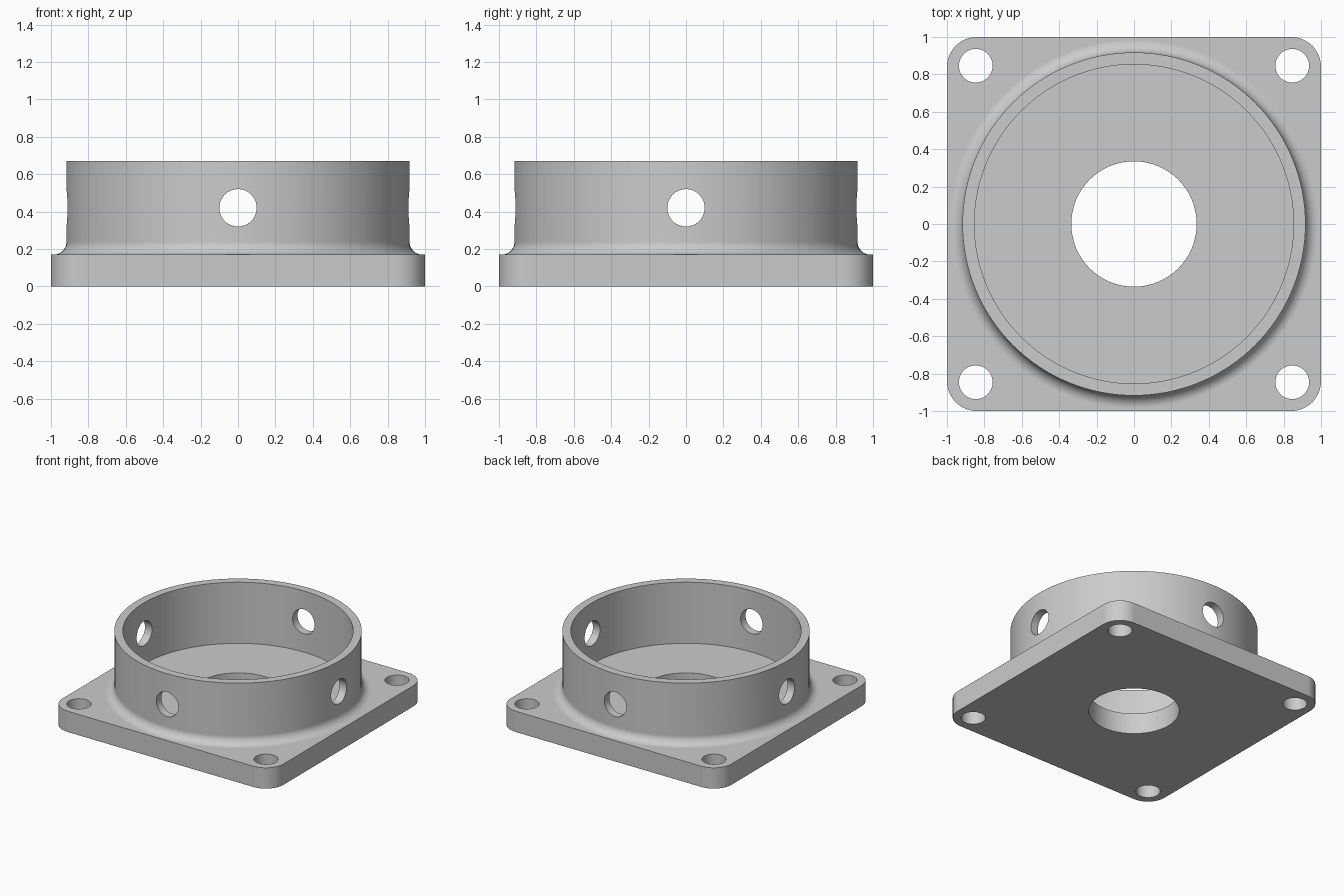
import bpy, bmesh, math

if "Cube" in bpy.data.objects:
    bpy.data.objects.remove(bpy.data.objects["Cube"])

PLATE_H, TOP = 0.17, 0.67          # plate thickness, rim height
R_OUT, R_IN, FILLET = 0.917, 0.853, 0.068
SEG = 128

metal = bpy.data.materials.new("grey metal")
metal.diffuse_color = (0.6, 0.6, 0.6, 1)
metal.use_nodes = True
metal.node_tree.nodes["Principled BSDF"].inputs["Base Color"].default_value = metal.diffuse_color


def new_object(name, bm):
    bmesh.ops.recalc_face_normals(bm, faces=bm.faces)
    mesh = bpy.data.meshes.new(name)
    bm.to_mesh(mesh)
    bm.free()
    mesh.materials.append(metal)
    ob = bpy.data.objects.new(name, mesh)
    bpy.context.collection.objects.link(ob)
    return ob


def cylinder(name, r, depth, loc, rot=(0, 0, 0), seg=48):
    bm = bmesh.new()
    bmesh.ops.create_cone(bm, cap_ends=True, segments=seg, radius1=r, radius2=r, depth=depth)
    ob = new_object(name, bm)
    ob.location, ob.rotation_euler = loc, rot
    ob.hide_render = True
    return ob


def boolean(ob, other, operation):
    mod = ob.modifiers.new(other.name, 'BOOLEAN')
    mod.operation, mod.solver, mod.object = operation, 'EXACT', other


def rounded_plate():
    # square outline with quarter-circle corners, extruded up
    bm = bmesh.new()
    r, n, verts = 0.16, 12, []
    for i, (sx, sy) in enumerate([(1, 1), (-1, 1), (-1, -1), (1, -1)]):
        for k in range(n + 1):
            a = math.pi / 2 * (i + k / n)
            verts.append(bm.verts.new((sx * (1 - r) + r * math.cos(a),
                                       sy * (1 - r) + r * math.sin(a), 0)))
    face = bm.faces.new(verts)
    ext = bmesh.ops.extrude_face_region(bm, geom=[face])
    top = [v for v in ext["geom"] if isinstance(v, bmesh.types.BMVert)]
    bmesh.ops.translate(bm, verts=top, vec=(0, 0, PLATE_H))
    return new_object("flange", bm)


def collar_ring():
    # ring wall with a concave fillet at its foot, sunk into the plate
    profile = [(R_IN, 0.08), (R_IN, TOP), (R_OUT, TOP)]
    for k in range(11):
        a = math.pi + math.pi / 2 * k / 10
        profile.append((R_OUT + FILLET + FILLET * math.cos(a),
                        PLATE_H + FILLET + FILLET * math.sin(a)))
    profile.append((R_OUT + FILLET, 0.08))
    bm = bmesh.new()
    loops = []
    for i in range(SEG):
        a = 2 * math.pi * i / SEG
        loops.append([bm.verts.new((r * math.cos(a), r * math.sin(a), z)) for r, z in profile])
    m = len(profile)
    for i in range(SEG):
        p, q = loops[i], loops[(i + 1) % SEG]
        for j in range(m):
            k = (j + 1) % m
            bm.faces.new((p[j], q[j], q[k], p[k]))
    return new_object("collar", bm)


flange, collar = rounded_plate(), collar_ring()
boolean(flange, collar, 'UNION')
helpers = [collar]

# centre bore and four corner bolt holes
helpers.append(cylinder("bore_cutter", 0.335, 1, (0, 0, 0), seg=96))
for sx in (-1, 1):
    for sy in (-1, 1):
        helpers.append(cylinder("bolt_cutter", 0.09, 1, (sx * 0.846, sy * 0.846, 0)))

# cross holes through the collar wall
for rot in ((math.pi / 2, 0, 0), (0, math.pi / 2, 0)):
    helpers.append(cylinder("side_hole_cutter", 0.1, 3, (0, 0, 0.42), rot))

for cutter in helpers[1:]:
    boolean(flange, cutter, 'DIFFERENCE')

# bake the cuts and drop the helpers
bpy.context.view_layer.update()
deps = bpy.context.evaluated_depsgraph_get()
baked = bpy.data.meshes.new_from_object(flange.evaluated_get(deps))
flange.modifiers.clear()
flange.data = baked
flange.name = "flanged_collar"
baked.materials.clear()
baked.materials.append(metal)
for poly in baked.polygons:
    poly.material_index = 0
for ob in helpers:
    bpy.data.objects.remove(ob)

# smooth curved walls, crisp edges
bpy.context.view_layer.objects.active = flange
flange.select_set(True)
bpy.ops.object.shade_smooth_by_angle(angle=math.radians(30))
weighted = flange.modifiers.new("even_shading", 'WEIGHTED_NORMAL')
weighted.keep_sharp = True
